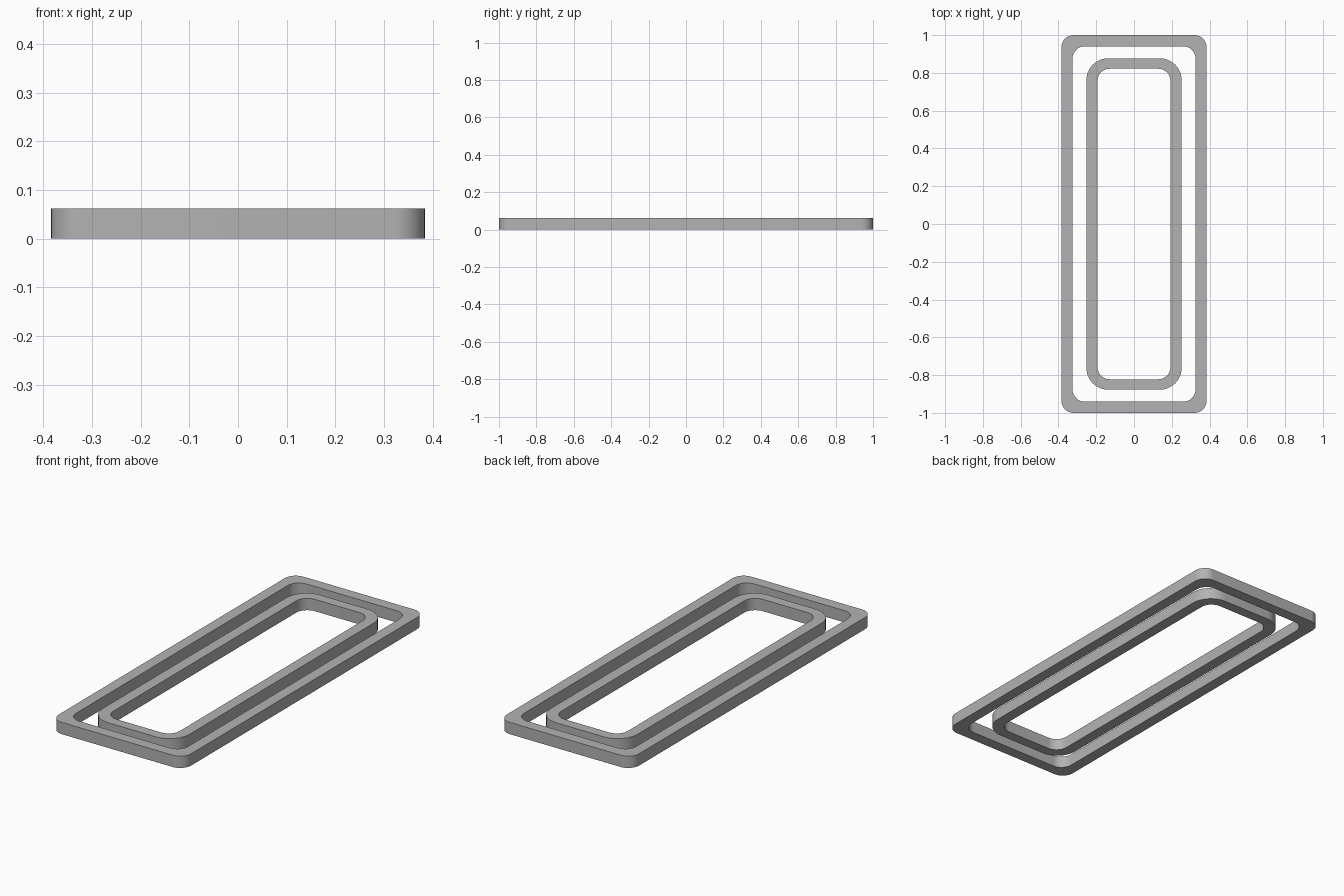
import bpy, bmesh, math

if "Cube" in bpy.data.objects:
    bpy.data.objects.remove(bpy.data.objects["Cube"], do_unlink=True)

HEIGHT = 0.062
STEPS = 12

grey = bpy.data.materials.new("plain grey")
grey.use_nodes = True
colour = (0.45, 0.45, 0.45, 1)
grey.diffuse_color = colour
grey.node_tree.nodes["Principled BSDF"].inputs["Base Color"].default_value = colour


def rounded_outline(half_x, half_y, radius):
    """Counter-clockwise rounded rectangle, the same point count for any size."""
    points = []
    for corner, (sx, sy) in enumerate([(1, 1), (-1, 1), (-1, -1), (1, -1)]):
        for i in range(STEPS + 1):
            a = (corner + i / STEPS) * math.pi / 2
            points.append((sx * (half_x - radius) + radius * math.cos(a),
                           sy * (half_y - radius) + radius * math.sin(a)))
    return points


def frame(name, outer, hole):
    """Flat ring between two rounded rectangles, with square edges."""
    bm = bmesh.new()
    loops = [[bm.verts.new((x, y, z)) for x, y in rounded_outline(*size)]
             for size, z in ((outer, 0), (outer, HEIGHT), (hole, HEIGHT), (hole, 0))]
    for k, a in enumerate(loops):
        b = loops[(k + 1) % 4]
        for i in range(len(a)):
            j = (i + 1) % len(a)
            bm.faces.new((a[i], a[j], b[j], b[i]))
    bmesh.ops.recalc_face_normals(bm, faces=bm.faces)
    mesh = bpy.data.meshes.new(name)
    bm.to_mesh(mesh)
    bm.free()
    mesh.materials.append(grey)
    obj = bpy.data.objects.new(name, mesh)
    bpy.context.collection.objects.link(obj)
    bpy.ops.object.select_all(action="DESELECT")
    obj.select_set(True)
    bpy.context.view_layer.objects.active = obj
    bpy.ops.object.shade_smooth_by_angle(angle=math.radians(30))


# Each size is half width, half length, corner radius
frame("outer_frame", (0.384, 1.0, 0.064), (0.325, 0.941, 0.064))
frame("inner_frame", (0.252, 0.877, 0.115), (0.193, 0.822, 0.064))
